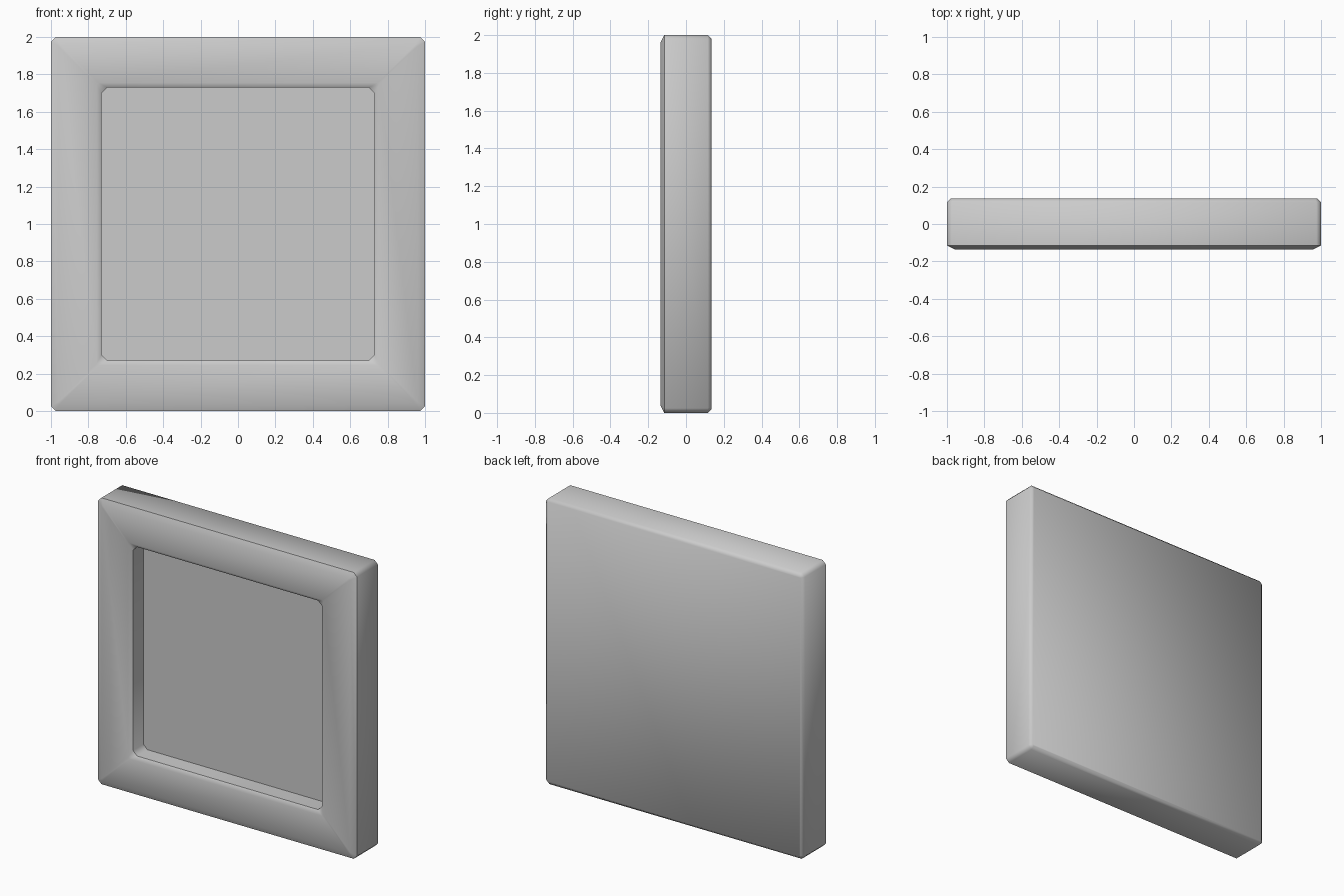
import bpy, bmesh, math

if "Cube" in bpy.data.objects:
    bpy.data.objects.remove(bpy.data.objects["Cube"], do_unlink=True)

# Single grey material
grey = bpy.data.materials.new("plain_grey")
grey.use_nodes = True
colour = (0.6, 0.6, 0.6, 1)
grey.diffuse_color = colour
grey.node_tree.nodes["Principled BSDF"].inputs["Base Color"].default_value = colour

HALF, DEPTH, BEVEL = 1.0, 0.135, 0.02
OPENING, LIP = 0.73, 0.025


def square_ring(bm, half, cut, y):
    """Square loop with clipped corners, facing along y."""
    verts = []
    for sx, sz in ((1, 1), (-1, 1), (-1, -1), (1, -1)):
        pair = [(half, half - cut), (half - cut, half)]
        if sx * sz < 0:
            pair.reverse()
        verts += [bm.verts.new((sx * a, y, HALF + sz * b)) for a, b in pair]
    return verts


# Cross-section from the back, round the rim, into the recess: half size, corner cut, y
profile = [
    (HALF - BEVEL, 0.01, DEPTH),
    (HALF, 0.025, DEPTH - BEVEL),
    (HALF, 0.025, BEVEL - DEPTH),
    (HALF - 2 * BEVEL, 0.01, -DEPTH),
    (OPENING + LIP, 0.01, -DEPTH),
    (OPENING, 0.03, BEVEL - DEPTH),
    (OPENING, 0.03, 0),
]

bm = bmesh.new()
rings = [square_ring(bm, *row) for row in profile]
for a, b in zip(rings, rings[1:]):
    for i in range(len(a)):
        j = (i + 1) % len(a)
        bm.faces.new((a[i], a[j], b[j], b[i]))
bm.faces.new(rings[0])    # back
bm.faces.new(rings[-1])   # recess floor
bmesh.ops.recalc_face_normals(bm, faces=bm.faces)

mesh = bpy.data.meshes.new("recessed_panel")
bm.to_mesh(mesh)
bm.free()
mesh.materials.append(grey)
panel = bpy.data.objects.new("recessed_panel", mesh)
bpy.context.collection.objects.link(panel)

# Soft bevels, crisp rim and recess edges
bpy.ops.object.select_all(action="DESELECT")
panel.select_set(True)
bpy.context.view_layer.objects.active = panel
bpy.ops.object.shade_smooth_by_angle(angle=math.radians(50))
